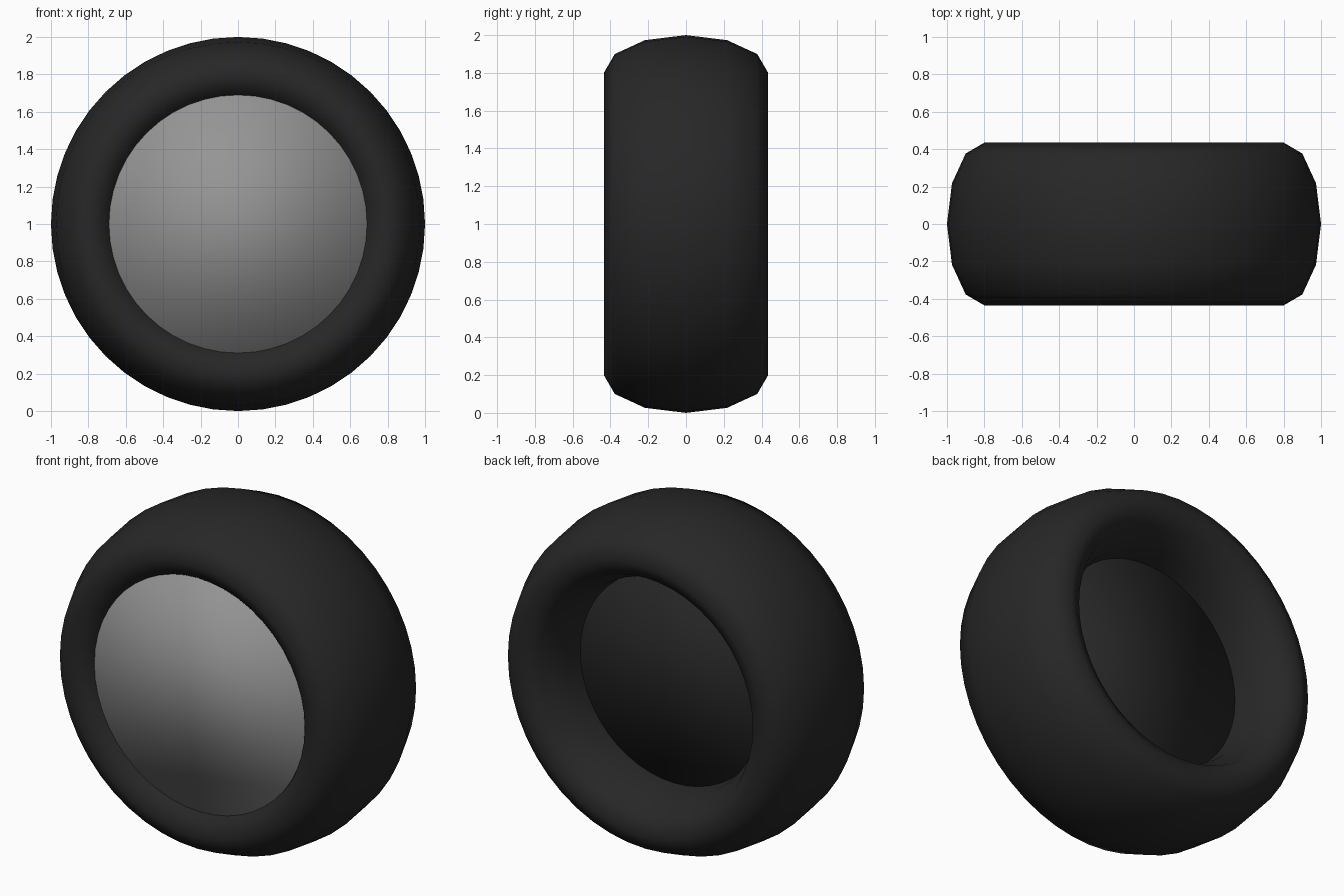
import bpy
import math

if "Cube" in bpy.data.objects:
    bpy.data.objects.remove(bpy.data.objects["Cube"])


def material(name, v):
    m = bpy.data.materials.new(name)
    m.diffuse_color = (v, v, v, 1)
    m.use_nodes = True
    m.node_tree.nodes["Principled BSDF"].inputs["Base Color"].default_value = m.diffuse_color
    return m


rubber = material("black_rubber", 0.02)
metal = material("grey_metal", 0.3)

# Tyre: torus with its tube stretched along the axle
bpy.ops.mesh.primitive_torus_add(
    major_segments=48, minor_segments=12, major_radius=0.8, minor_radius=0.2,
    location=(0, 0, 1), rotation=(math.pi / 2, 0, 0))
tyre = bpy.context.object
tyre.name = "tyre"
tyre.scale = (1, 1, 0.435 / 0.2)
tyre.data.materials.append(rubber)
bpy.ops.object.transform_apply(location=False, rotation=True, scale=True)
bpy.ops.object.shade_smooth()

# Hub: softly shaded drum sunk into the tyre, grey on the front face only
front, back = -0.355, 0.11
bpy.ops.mesh.primitive_cylinder_add(
    vertices=32, radius=0.75, depth=back - front,
    location=(0, (front + back) / 2, 1), rotation=(math.pi / 2, 0, 0))
hub = bpy.context.object
hub.name = "hub"
hub.data.materials.append(rubber)
hub.data.materials.append(metal)
bpy.ops.object.transform_apply(location=False, rotation=True, scale=True)
bpy.ops.object.shade_smooth()
for face in hub.data.polygons:
    if face.normal.y < -0.9:
        face.material_index = 1
